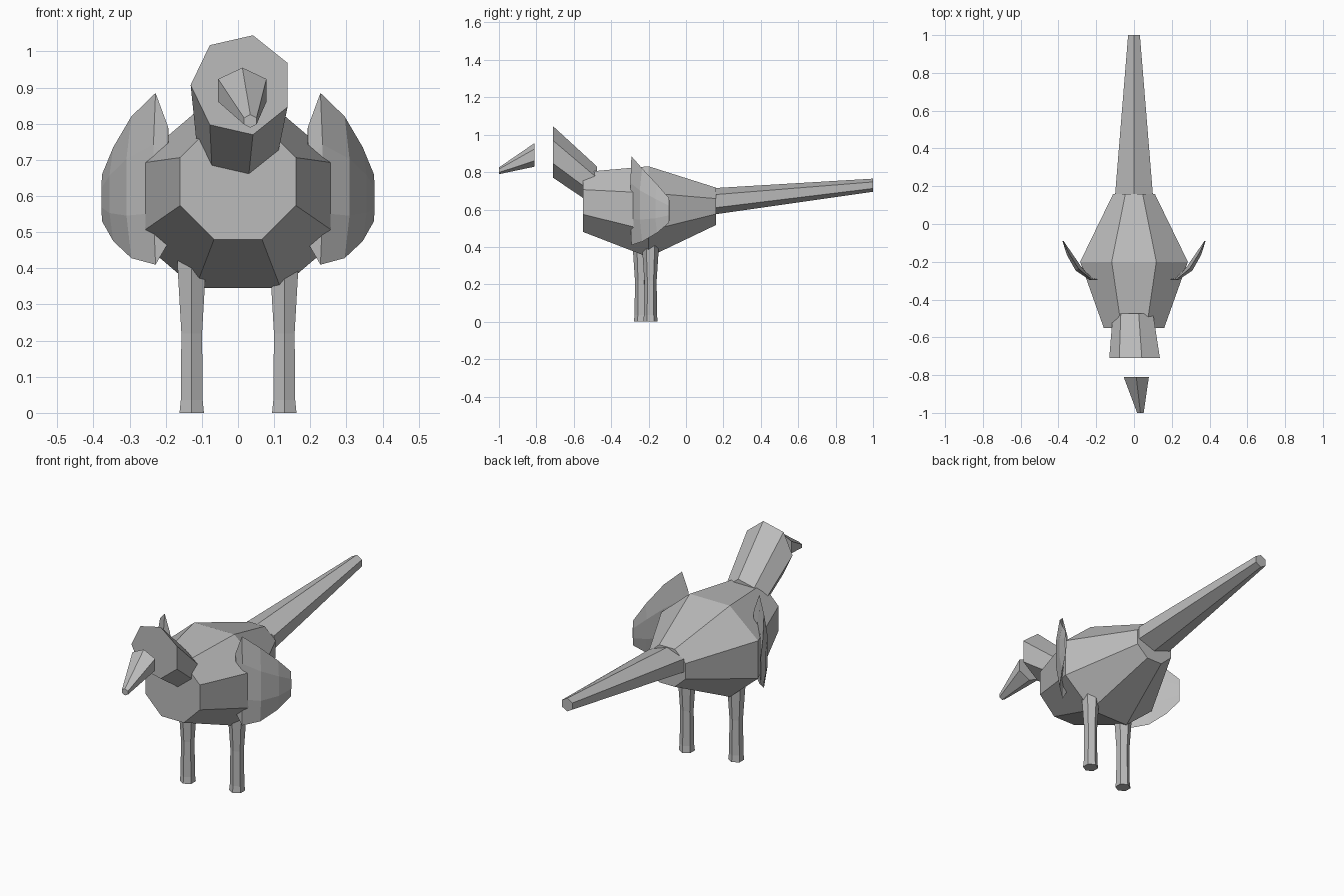
import bpy
import bmesh
from math import cos, sin, radians

cube = bpy.data.objects.get("Cube")
if cube:
    bpy.data.objects.remove(cube, do_unlink=True)

GREY = (0.5, 0.5, 0.5, 1)
grey = bpy.data.materials.new("plain grey")
grey.use_nodes = True
grey.diffuse_color = GREY
grey.node_tree.nodes["Principled BSDF"].inputs["Base Color"].default_value = GREY


def loft(name, rings):
    """Skin a row of equally long point rings and cap both ends."""
    bm = bmesh.new()
    loops = [[bm.verts.new(p) for p in ring] for ring in rings]
    n = len(loops[0])
    for a, b in zip(loops, loops[1:]):
        for i in range(n):
            j = (i + 1) % n
            bm.faces.new((a[i], a[j], b[j], b[i]))
    bm.faces.new(loops[0])
    bm.faces.new(loops[-1])
    bmesh.ops.recalc_face_normals(bm, faces=bm.faces)
    mesh = bpy.data.meshes.new(name)
    bm.to_mesh(mesh)
    bm.free()
    mesh.materials.append(grey)
    obj = bpy.data.objects.new(name, mesh)
    bpy.context.collection.objects.link(obj)
    return obj


def upright_ring(x, y, z, rx, rz, sides, start):
    """Polygon facing along y."""
    angles = [radians(start + 360 * i / sides) for i in range(sides)]
    return [(x + rx * cos(a), y, z + rz * sin(a)) for a in angles]


def flat_ring(x, y, z, r):
    """Hexagon facing along z."""
    angles = [radians(30 + 60 * i) for i in range(6)]
    return [(x + r * cos(a), y + r * sin(a), z) for a in angles]


# Body: three octagons, sized by their flat sides
flat = cos(radians(22.5))
loft("body", [upright_ring(0, y, z, w / flat, h / flat, 8, 22.5) for y, z, w, h in (
    (-0.55, 0.64, 0.16, 0.16),
    (-0.20, 0.588, 0.285, 0.243),
    (0.16, 0.617, 0.11, 0.10))])

# Tail: long tapering hexagon
loft("tail", [upright_ring(0, 0.16, 0.645, 0.115, 0.07, 6, 30),
              upright_ring(0, 1.0, 0.73, 0.036, 0.035, 6, 30)])

# Head: seven-sided slanted prism, cut upright at the front
loft("head", [upright_ring(0.01, -0.71, 0.907, 0.141, 0.141, 7, 180),
              upright_ring(0, -0.475, 0.72, 0.112, 0.112, 7, 180)])

# Beak: floats in front of the head
loft("beak", [upright_ring(0.012, -0.81, 0.892, 0.077, 0.063, 6, 30),
              upright_ring(0.034, -1.0, 0.807, 0.02, 0.018, 6, 30)])

# Legs: one stands slightly behind the other
for name, x, y in (("left_leg", 0.128, -0.19), ("right_leg", -0.128, -0.24)):
    loft(name, [flat_ring(x, y, z, r) for z, r in (
        (0, 0.039), (0.035, 0.035), (0.22, 0.033), (0.4, 0.045), (0.48, 0.047))])

# Wings: thin bent blades, columns give x, y, bottom, top, half thickness
COLUMNS = (
    (0.193, -0.295, 0.47, 0.79, 0.004),
    (0.228, -0.292, 0.41, 0.885, 0.008),
    (0.295, -0.235, 0.428, 0.82, 0.018),
    (0.345, -0.155, 0.475, 0.735, 0.014),
    (0.376, -0.09, 0.53, 0.66, 0.003))


def wing(name, side):
    rings = []
    for x, y, low, high, t in COLUMNS:
        mid = [low + (high - low) * f for f in (0.3, 0.7)]
        outer = [(side * (x + 0.75 * t), y - 0.66 * t, z) for z in mid]
        inner = [(side * (x - 0.75 * t), y + 0.66 * t, z) for z in reversed(mid)]
        rings.append([(side * x, y, low), *outer, (side * x, y, high), *inner])
    loft(name, rings)


wing("left_wing", 1)
wing("right_wing", -1)
